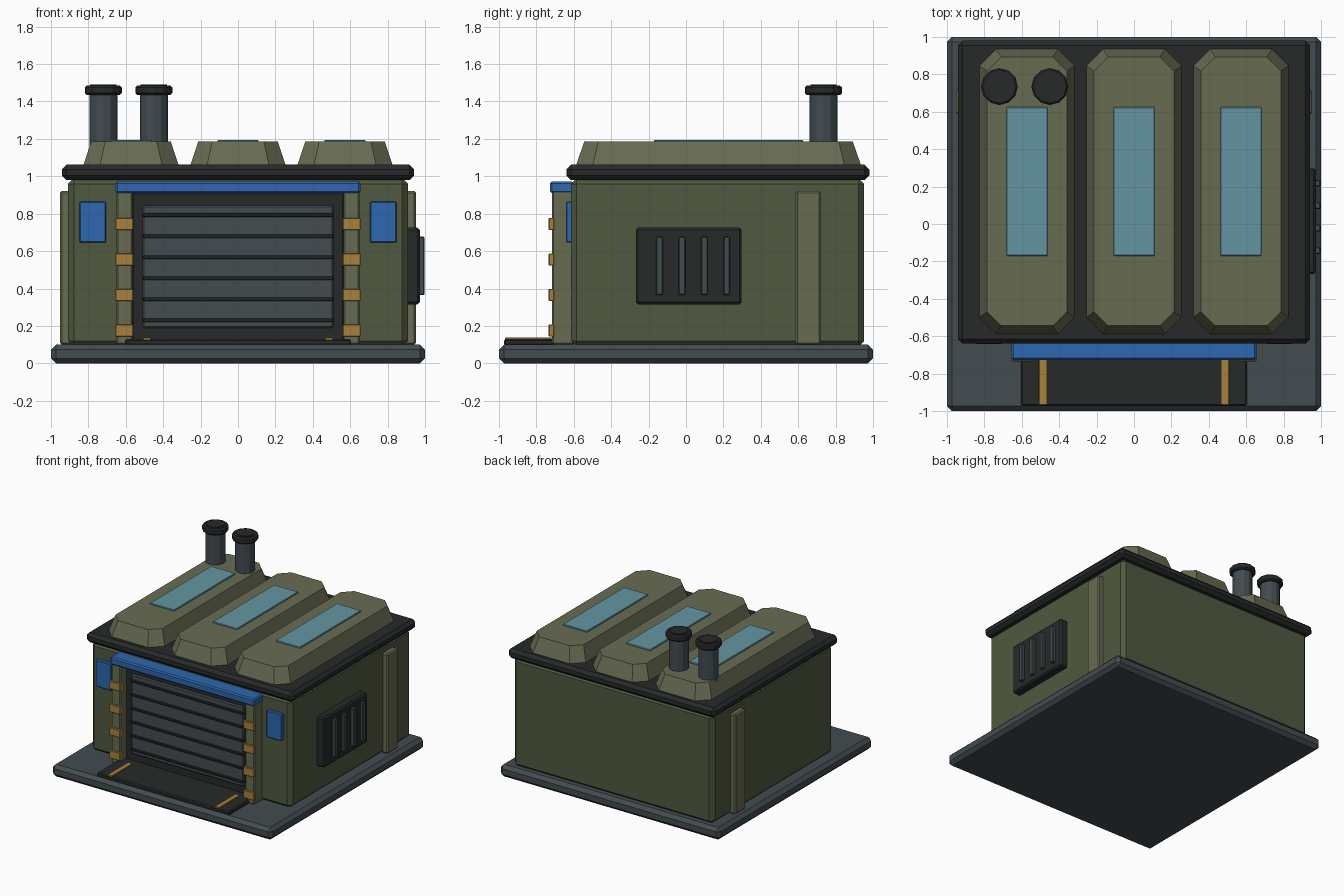
import bpy, bmesh, math

if "Cube" in bpy.data.objects:
    bpy.data.objects.remove(bpy.data.objects["Cube"])


def mat(name, r, g, b):
    m = bpy.data.materials.new(name)
    m.diffuse_color = (r, g, b, 1)
    m.use_nodes = True
    m.node_tree.nodes["Principled BSDF"].inputs["Base Color"].default_value = m.diffuse_color
    return m


OLIVE = mat("olive", .08, .10, .052)
LIGHT = mat("light_olive", .135, .15, .085)
DARK = mat("dark", .019, .023, .022)
GREY = mat("steel", .056, .072, .08)
BLUE = mat("blue", .027, .135, .43)
AMBER = mat("amber", .38, .22, .045)
GLASS = mat("glass", .127, .30, .36)


def finish(bm, name, material, bevel=0):
    if bevel:
        bmesh.ops.bevel(bm, geom=bm.edges[:], offset=bevel, segments=1,
                        affect='EDGES', profile=.5)
    bmesh.ops.recalc_face_normals(bm, faces=bm.faces[:])
    me = bpy.data.meshes.new(name)
    bm.to_mesh(me)
    bm.free()
    me.materials.append(material)
    ob = bpy.data.objects.new(name, me)
    bpy.context.collection.objects.link(ob)
    return ob


def box(name, x, y, z, material, bevel=0):
    """Box from (min, max) spans, with chamfered edges."""
    bm = bmesh.new()
    bmesh.ops.create_cube(bm, size=1)
    for v in bm.verts:
        v.co = [s[0] if c < 0 else s[1] for c, s in zip(v.co, (x, y, z))]
    return finish(bm, name, material, bevel)


def pair(name, x, y, z, material, bevel=0):
    """Box on the right plus its mirror on the left."""
    box(name + "_right", x, y, z, material, bevel)
    box(name + "_left", (-x[1], -x[0]), y, z, material, bevel)


def cylinder(name, x, y, z, r, material, bevel=0):
    bm = bmesh.new()
    bmesh.ops.create_cone(bm, cap_ends=True, segments=12, radius1=r, radius2=r,
                          depth=z[1] - z[0])
    bmesh.ops.translate(bm, verts=bm.verts, vec=(x, y, sum(z) / 2))
    if bevel:
        rims = [e for e in bm.edges if abs(e.verts[0].co.z - e.verts[1].co.z) < 1e-5]
        bmesh.ops.bevel(bm, geom=rims, offset=bevel, segments=1, affect='EDGES')
    return finish(bm, name, material)


def pod(name, cx, cy):
    """Tapered roof pod with an octagonal plan."""
    bm = bmesh.new()
    rings = []
    for hx, hy, c, z in ((.258, .765, .09, 1.05), (.213, .718, .075, 1.185)):
        plan = [(hx, hy - c), (hx - c, hy), (c - hx, hy), (-hx, hy - c),
                (-hx, c - hy), (c - hx, -hy), (hx - c, -hy), (hx, c - hy)]
        rings.append([bm.verts.new((cx + px, cy + py, z)) for px, py in plan])
    a, b = rings
    for i in range(8):
        j = (i + 1) % 8
        bm.faces.new((a[i], a[j], b[j], b[i]))
    bm.faces.new(a[::-1])
    bm.faces.new(b)
    return finish(bm, name, LIGHT)


# Base, walls and roof slab
box("base_slab", (-1, 1), (-1, 1), (0, .1), GREY, .027)
box("walls", (-.908, .908), (-.615, .953), (.09, .99), OLIVE, .03)
box("roof_slab", (-.942, .942), (-.64, .98), (.98, 1.062), DARK, .025)

# Roof pods with skylights
for i, x in enumerate((-.572, 0, .572)):
    pod(f"roof_pod_{i}", x, .174)
    box(f"skylight_{i}", (x - .11, x + .11), (-.17, .625), (1.17, 1.195), GLASS, .004)

# Chimneys on the rear of the left pod
for i, x in enumerate((-.72, -.45)):
    cylinder(f"chimney_pipe_{i}", x, .735, (1.06, 1.46), .075, GREY)
    cylinder(f"chimney_cap_{i}", x, .735, (1.435, 1.485), .099, DARK, .01)
    cylinder(f"chimney_mouth_{i}", x, .735, (1.47, 1.492), .07, DARK)

# Roller door
box("door_surround", (-.57, .57), (-.645, -.6), (.105, .915), DARK, .01)
box("door_panel", (-.51, .51), (-.66, -.62), (.19, .845), GREY, .008)
for i in range(6):
    z = .23 + i * .1125
    box(f"door_rib_{i}", (-.51, .51), (-.67, -.64), (z - .01, z + .01), DARK, .004)

# Door posts with warning bands, and the lintel
pair("door_post", (.565, .65), (-.717, -.6), (.1, .925), LIGHT, .008)
for i in range(4):
    z = .175 + i * .19
    pair(f"warning_band_{i}", (.56, .656), (-.734, -.705), (z - .032, z + .032), AMBER, .003)
box("lintel", (-.655, .655), (-.727, -.6), (.91, .972), BLUE, .01)

# Ramp with guide stripes
box("ramp", (-.603, .603), (-.972, -.6), (.095, .13), DARK, .008)
pair("ramp_stripe", (.467, .507), (-.968, -.7), (.12, .137), AMBER, .002)

# Blue wall panels beside the door
pair("wall_panel", (.705, .847), (-.642, -.6), (.645, .865), BLUE, .006)

# Side pilasters
pair("side_pilaster", (.88, .952), (.585, .72), (.1, .922), LIGHT, .01)

# Vent on the right wall
box("vent_housing", (.89, .972), (-.268, .298), (.315, .725), DARK, .012)
for i in range(4):
    y = -.142 + i * .12
    box(f"vent_slat_{i}", (.95, .997), (y - .018, y + .018), (.365, .677), GREY, .005)
